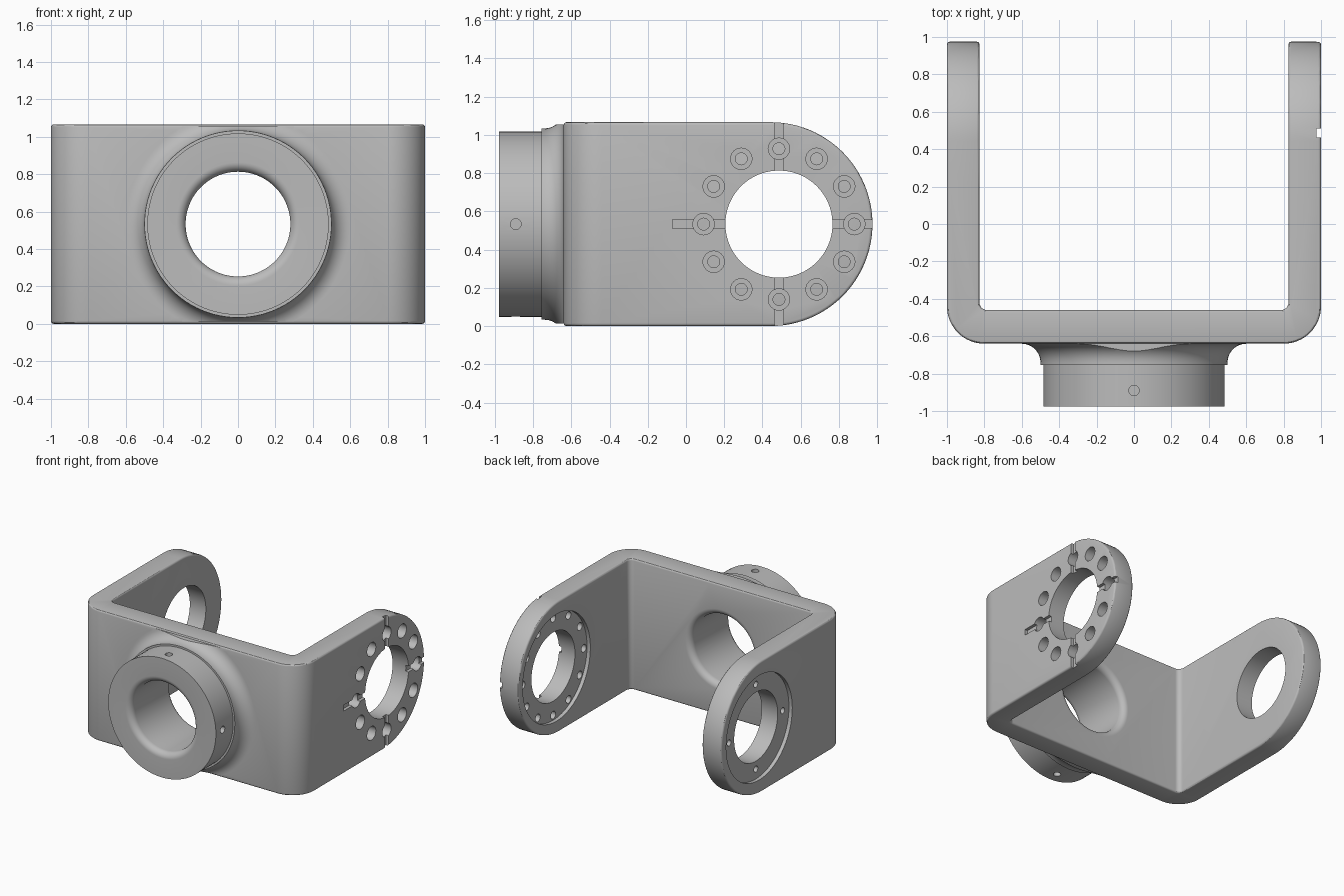
import bpy, bmesh
from math import sin, cos, pi, radians
from mathutils import Matrix, Vector

if "Cube" in bpy.data.objects:
    bpy.data.objects.remove(bpy.data.objects["Cube"], do_unlink=True)

HEIGHT, MID = 1.066, 0.533      # bracket height and axis height
FRONT, WEB, TIP = -0.64, -0.46, 0.975
ARM_IN = 0.826                  # inner face of the arms
PIVOT = 0.486                   # y of the pivot holes
BORE = 0.28

grey = bpy.data.materials.new("satin grey")
grey.use_nodes = True
grey.diffuse_color = (0.5, 0.5, 0.5, 1)
grey.node_tree.nodes["Principled BSDF"].inputs["Base Color"].default_value = (0.5, 0.5, 0.5, 1)


def add_object(name, bm):
    bmesh.ops.recalc_face_normals(bm, faces=bm.faces)
    mesh = bpy.data.meshes.new(name)
    bm.to_mesh(mesh)
    bm.free()
    mesh.materials.append(grey)
    obj = bpy.data.objects.new(name, mesh)
    bpy.context.collection.objects.link(obj)
    return obj


def arc(cx, cy, r, start, end, steps):
    angles = [radians(start + (end - start) * i / steps) for i in range(steps + 1)]
    return [(cx + r * cos(a), cy + r * sin(a)) for a in angles]


def prism(name, points, to_3d, push):
    bm = bmesh.new()
    face = bm.faces.new([bm.verts.new(to_3d(*p)) for p in points])
    ext = bmesh.ops.extrude_face_region(bm, geom=[face])
    bmesh.ops.translate(bm, vec=push, verts=[v for v in ext["geom"] if isinstance(v, bmesh.types.BMVert)])
    return add_object(name, bm)


def lathe(name, profile, steps=96):
    # profile of (radius, y), spun about the boss axis
    bm = bmesh.new()
    verts = [bm.verts.new((r, y, MID)) for r, y in profile]
    edges = [bm.edges.new(pair) for pair in zip(verts, verts[1:])]
    bmesh.ops.spin(bm, geom=verts + edges, cent=(0, 0, MID), axis=(0, 1, 0),
                   angle=2 * pi, steps=steps, use_duplicate=False)
    bmesh.ops.remove_doubles(bm, verts=bm.verts, dist=1e-5)
    return add_object(name, bm)


def add_rod(bm, start, end, r1, r2=None, segs=24):
    start, end = Vector(start), Vector(end)
    axis = end - start
    matrix = Matrix.Translation((start + end) / 2) @ axis.to_track_quat("Z", "Y").to_matrix().to_4x4()
    bmesh.ops.create_cone(bm, cap_ends=True, segments=segs, radius1=r1,
                          radius2=r1 if r2 is None else r2, depth=axis.length, matrix=matrix)


def add_box(bm, low, high):
    low, high = Vector(low), Vector(high)
    matrix = Matrix.Translation((low + high) / 2) @ Matrix.Diagonal((*(high - low), 1))
    bmesh.ops.create_cube(bm, size=1, matrix=matrix)


def apply(obj, mod):
    bpy.context.view_layer.objects.active = obj
    bpy.ops.object.modifier_apply(modifier=mod.name)


def combine(obj, tool, operation):
    mod = obj.modifiers.new(operation.lower(), "BOOLEAN")
    mod.operation, mod.object, mod.solver = operation, tool, "EXACT"
    apply(obj, mod)
    bpy.data.objects.remove(tool, do_unlink=True)


def cut_rods(obj, rods, segs=24):
    bm = bmesh.new()
    for rod in rods:
        add_rod(bm, *rod, segs=segs)
    combine(obj, add_object("cutter", bm), "DIFFERENCE")


# U-shaped yoke: bent strap, then rounded arm ends
half = [(ARM_IN, 1.1)] + arc(ARM_IN - 0.04, WEB + 0.04, 0.04, 0, -90, 6)
outer = arc(0.8, FRONT + 0.2, 0.2, -90, 0, 16) + [(1, 1.1)]
outline = half + [(-x, y) for x, y in reversed(half)] + [(-x, y) for x, y in reversed(outer)] + outer
yoke = prism("yoke_bracket", outline, lambda x, y: (x, y, 0), (0, 0, HEIGHT))
side = [(-1.2, 0)] + arc(TIP - MID, MID, MID, -90, 90, 48) + [(-1.2, HEIGHT)]
combine(yoke, prism("end_shape", side, lambda y, z: (-1.2, y, z), (2.4, 0, 0)), "INTERSECT")
bevel = yoke.modifiers.new("edge_round", "BEVEL")
bevel.width, bevel.segments, bevel.limit_method = 0.015, 3, "ANGLE"
bevel.angle_limit = radians(50)
bevel.use_clamp_overlap = False
apply(yoke, bevel)

# Front boss with flared root, trimmed to the strap height
fillet = arc(0.6, -0.74, 0.1, 180, 90, 8)
boss = lathe("boss", [(0, -0.977), (0.485, -0.977), (0.485, -0.755), (0.5, -0.755)]
             + fillet + [(0.6, -0.55), (0, -0.55)])
bm = bmesh.new()
add_box(bm, (-1, -1.2, 0.012), (1, 0, HEIGHT - 0.012))
combine(boss, add_object("trim", bm), "INTERSECT")
combine(yoke, boss, "UNION")

# Bore with rounded mouths at both ends
mouth = arc(0.33, -0.927, 0.05, 270, 180, 8)
back = arc(0.33, WEB - 0.05, 0.05, 180, 90, 8)
combine(yoke, lathe("bore", [(0, -1.1), (0.33, -1.1)] + mouth + back + [(0.33, -0.3), (0, -0.3)]), "DIFFERENCE")

# Set-screw holes around the boss
screws = []
for i in range(4):
    d = Vector((cos(i * pi / 2), 0, sin(i * pi / 2)))
    c = Vector((0, -0.89, MID))
    screws.append((c + d * 0.6, c + d * 0.43, 0.028))
cut_rods(yoke, screws)

# Pivot holes and shallow seats (inside the left arm, outside the right arm)
cut_rods(yoke, [((-1.2, PIVOT, MID), (1.2, PIVOT, MID), BORE)], 96)
cut_rods(yoke, [((0.7, PIVOT, MID), (ARM_IN + 0.03, PIVOT, MID), 0.435),
                ((-1.1, PIVOT, MID), (-0.97, PIVOT, MID), 0.425)], 96)


def ring(x, r, count):
    return [Vector((x, PIVOT + r * cos(2 * pi * i / count), MID + r * sin(2 * pi * i / count)))
            for i in range(count)]


# Key slots crossing the outer face of the left arm
bm = bmesh.new()
add_box(bm, (0.975, PIVOT - 0.024, -0.1), (1.1, PIVOT + 0.024, 1.2))
combine(yoke, add_object("upright_slot", bm), "DIFFERENCE")
bm = bmesh.new()
add_box(bm, (0.975, -0.07, MID - 0.024), (1.1, 1.2, MID + 0.024))
combine(yoke, add_object("level_slot", bm), "DIFFERENCE")

# Counterbored bolt circle in the left arm, four blind holes in the right
left = ring(0, 0.394, 12)
cut_rods(yoke, [(p + Vector((0.9, 0, 0)), p + Vector((1.1, 0, 0)), 0.056) for p in left])
cut_rods(yoke, [(p + Vector((0.7, 0, 0)), p + Vector((1.1, 0, 0)), 0.031) for p in left])
cut_rods(yoke, [(p + Vector((-1.1, 0, 0)), p + Vector((-0.9, 0, 0)), 0.025) for p in ring(0, 0.345, 4)])

bpy.ops.object.select_all(action="DESELECT")
yoke.select_set(True)
bpy.context.view_layer.objects.active = yoke
bpy.ops.object.shade_smooth_by_angle(angle=radians(30))
